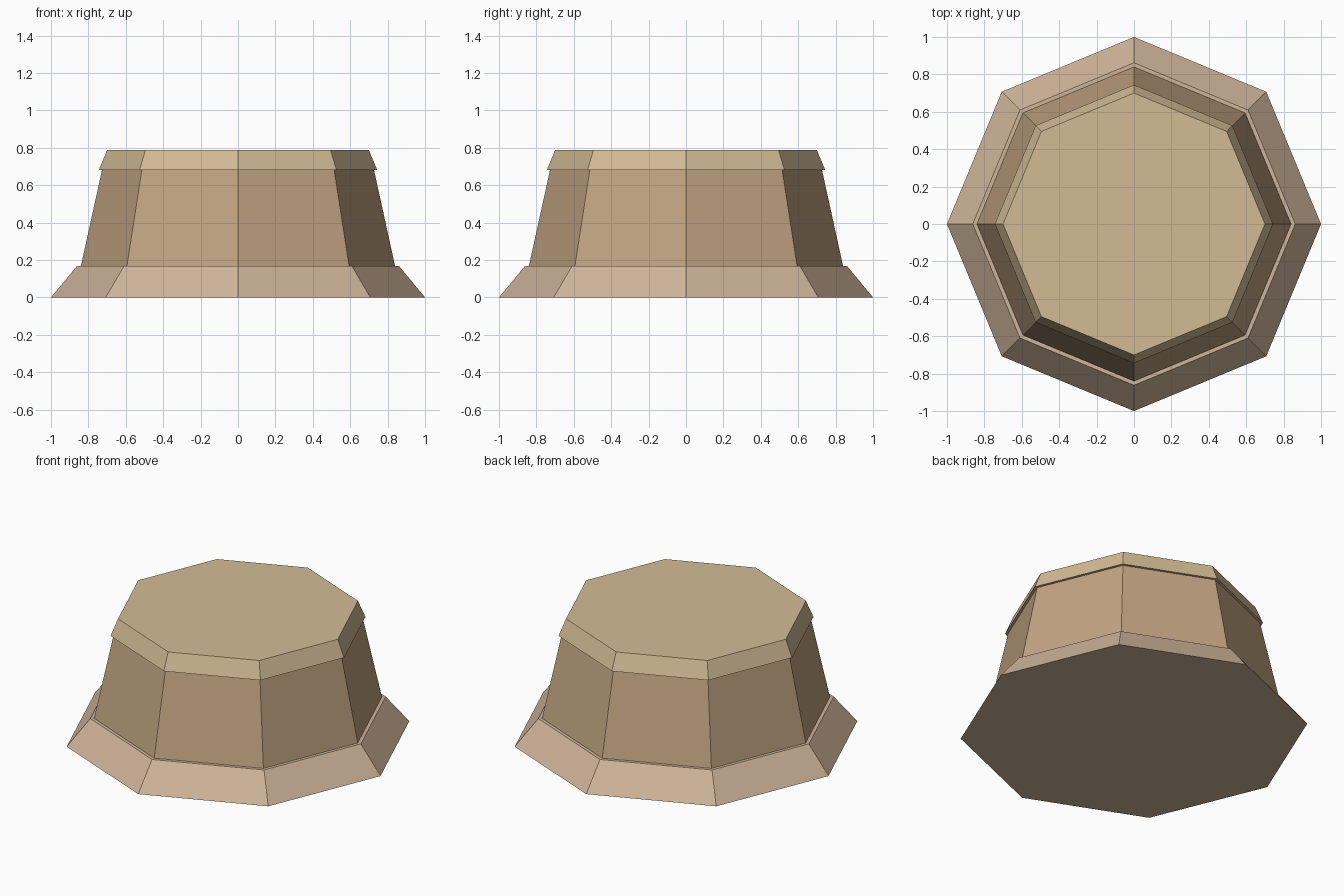
import bpy

if "Cube" in bpy.data.objects:
    bpy.data.objects.remove(bpy.data.objects["Cube"])


def tier(name, r_bottom, r_top, z0, z1, color):
    """Flat-shaded octagonal frustum with its corners on the x and y axes."""
    bpy.ops.mesh.primitive_cone_add(
        vertices=8, radius1=r_bottom, radius2=r_top,
        depth=z1 - z0, location=(0, 0, (z0 + z1) / 2))
    obj = bpy.context.object
    obj.name = name
    mat = bpy.data.materials.new(name + "_material")
    mat.diffuse_color = (*color, 1)
    mat.use_nodes = True
    mat.node_tree.nodes["Principled BSDF"].inputs["Base Color"].default_value = mat.diffuse_color
    obj.data.materials.append(mat)
    return obj


# Flared foot
tier("base_flare", 1.0, 0.862, 0.0, 0.167, (0.62, 0.46, 0.32))
# Tapered middle
tier("body", 0.84, 0.727, 0.167, 0.682, (0.54, 0.37, 0.22))
# Overhanging top slab
tier("cap", 0.744, 0.70, 0.682, 0.787, (0.65, 0.50, 0.30))
